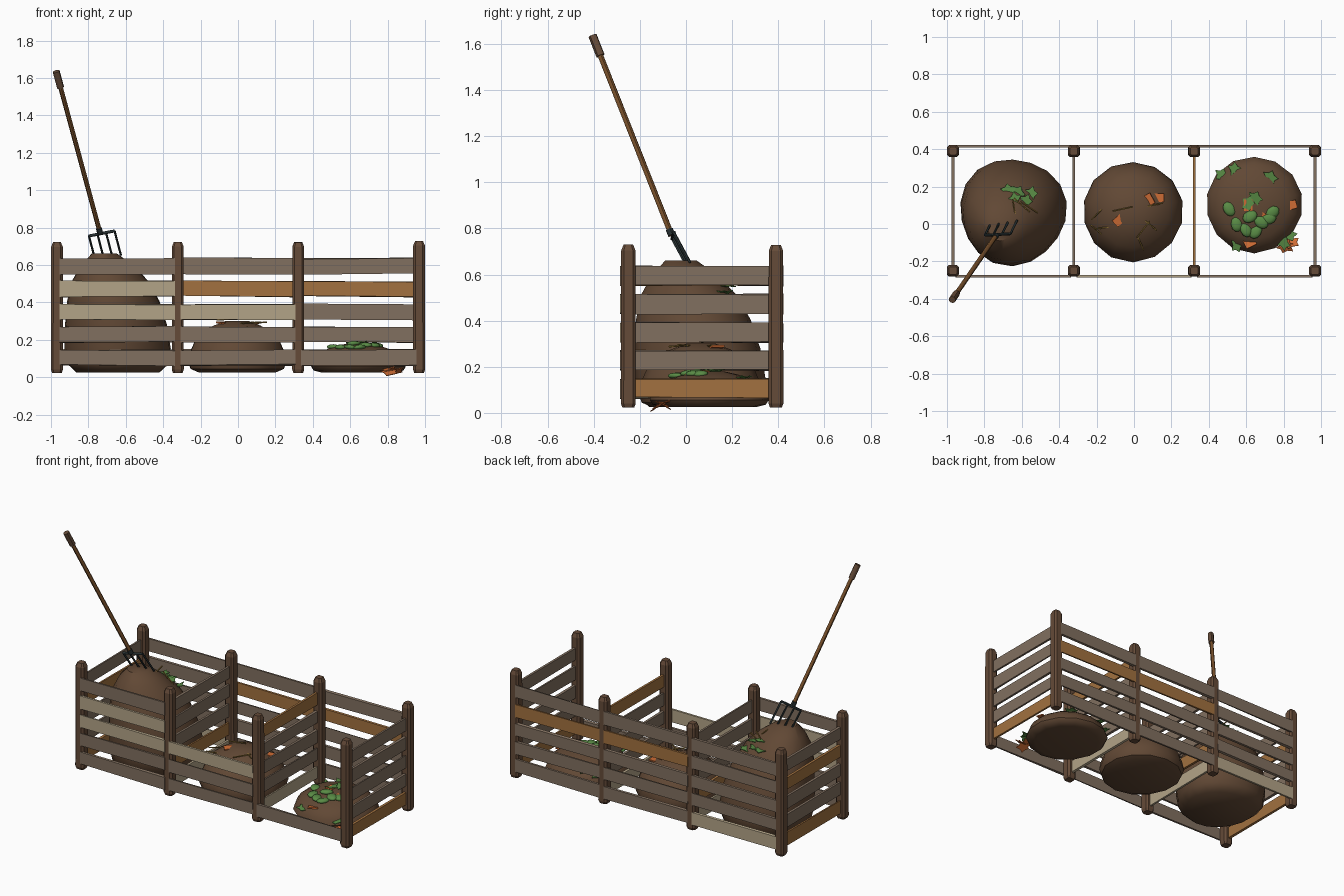
import bpy, bmesh, math, random
from mathutils import Vector, Matrix
from mathutils.bvhtree import BVHTree

if "Cube" in bpy.data.objects:
    bpy.data.objects.remove(bpy.data.objects["Cube"])
random.seed(4)


def material(name, *rgb):
    m = bpy.data.materials.new(name)
    m.use_nodes = True
    m.diffuse_color = (*rgb, 1)
    m.node_tree.nodes["Principled BSDF"].inputs["Base Color"].default_value = (*rgb, 1)
    return m


POST = material("post brown", .13, .07, .04)
GREY = material("weathered wood", .22, .16, .115)
PALE = material("pale wood", .45, .37, .245)
WARM = material("warm wood", .36, .165, .05)
SOIL = material("compost brown", .12, .065, .035)
GREEN = material("leaf green", .10, .26, .06)
ORANGE = material("leaf orange", .62, .15, .035)
STRAW = material("straw", .31, .19, .04)
HANDLE = material("handle wood", .2, .085, .025)
IRON = material("dark iron", .02, .03, .032)


def finish(bm, name, mat, smooth=False):
    bmesh.ops.recalc_face_normals(bm, faces=bm.faces)
    me = bpy.data.meshes.new(name)
    bm.to_mesh(me)
    bm.free()
    me.materials.append(mat)
    ob = bpy.data.objects.new(name, me)
    bpy.context.collection.objects.link(ob)
    if smooth:
        bpy.ops.object.select_all(action='DESELECT')
        ob.select_set(True)
        bpy.context.view_layer.objects.active = ob
        bpy.ops.object.shade_smooth_by_angle(angle=math.radians(45))
    return ob


def loft(bm, rings):
    """Skin a stack of equal point rings and cap both ends."""
    loops = [[bm.verts.new(p) for p in r] for r in rings]
    n = len(loops[0])
    for a, b in zip(loops, loops[1:]):
        for i in range(n):
            j = (i + 1) % n
            bm.faces.new((a[i], a[j], b[j], b[i]))
    bm.faces.new(loops[0][::-1])
    bm.faces.new(loops[-1])


def rod(bm, a, b, r, sides=8):
    """Straight cylinder between two points."""
    a, b = Vector(a), Vector(b)
    q = (b - a).to_track_quat('Z', 'Y')
    circle = [q @ Vector((r * math.cos(t * math.tau / sides), r * math.sin(t * math.tau / sides), 0))
              for t in range(sides)]
    loft(bm, [[p + c for c in circle] for p in (a, b)])


# Posts: chamfered square section with tapered ends
XS = (-.968, -.322, .322, .968)
FRONT, BACK = -.25, .39


def post(x, y):
    w, c = .032, .02
    corner = [(w, -c), (w, c), (c, w), (-c, w), (-w, c), (-w, -c), (-c, -w), (c, -w)]
    top = .725 + random.uniform(-.005, .005)
    rings = [[(x + px * s, y + py * s, z) for px, py in corner]
             for s, z in ((.8, .023), (1, .04), (.97, top - .025), (.65, top))]
    bm = bmesh.new()
    loft(bm, rings)
    finish(bm, "post", POST)


for px in XS:
    for py in (FRONT, BACK):
        post(px, py)

# Slats: slightly crooked boards, listed bottom row first
ROWS = (.105, .228, .348, .472, .594)


def board(name, a, b, z, mat):
    a, b = Vector((*a, z)), Vector((*b, z))
    d = b - a
    bm = bmesh.new()
    bmesh.ops.create_cube(bm, size=1, matrix=Matrix.Diagonal((d.length, .014, .082, 1)))
    for v in bm.verts:
        v.co.z += random.uniform(-.004, .004)
    turn = Matrix.Rotation(math.atan2(d.y, d.x), 4, 'Z') @ Matrix.Rotation(random.uniform(-.008, .008), 4, 'Y')
    bm.transform(Matrix.Translation((a + b) / 2) @ turn)
    finish(bm, name, mat)


def panel(name, a, b, mats):
    for z, m in zip(ROWS, mats):
        board(name, a, b, z, m)


front = ((GREY, GREY, PALE, PALE, GREY), (GREY, GREY, PALE), (GREY,))
back = ((PALE, GREY, GREY, GREY, GREY), (GREY, GREY, GREY, WARM, GREY), (GREY, GREY, GREY, WARM, GREY))
for i in range(3):
    x0, x1 = XS[i] + .014, XS[i + 1] - .014
    panel("front_slat", (x0, -.279), (x1, -.279), front[i])
    panel("back_slat", (x0, .415), (x1, .415), back[i])
sides = (("right_side_slat", (WARM, GREY, GREY, WARM, GREY)),
         ("right_divider_slat", (PALE, WARM, GREY, GREY, GREY)),
         ("left_divider_slat", (PALE, GREY, GREY, GREY, WARM)),
         ("left_side_slat", (WARM, GREY, GREY, GREY, GREY)))
for x, (name, mats) in zip(XS, sides):
    panel(name, (x, FRONT + .02), (x, BACK - .02), mats)

# Compost heaps: irregular domes with an undercut flat base
PROFILE = ((.78, 0), (.95, .07), (1, .2), (.96, .4), (.87, .6), (.72, .77), (.48, .91), (.24, 1))


def heap(name, cx, cy, r, top, lean=(0, 0), wobble=.01, sides=14):
    rings = []
    for f, h in PROFILE:
        ring = []
        for i in range(sides):
            t = math.tau * i / sides + math.pi / 2
            k = r * f * (1 + wobble * math.sin(3 * t + .6))
            ring.append((cx + lean[0] * h * h + k * math.cos(t), cy + lean[1] * h * h + k * math.sin(t),
                         .025 + (top - .025) * h))
        rings.append(ring)
    bm = bmesh.new()
    loft(bm, rings)
    tree = BVHTree.FromBMesh(bm)
    finish(bm, name, SOIL, True)
    return tree


tall = heap("tall_heap", -.645, .07, .285, .66, (-.07, -.09), .03, 18)
middle = heap("middle_heap", -.005, .065, .268, .30)
low = heap("low_heap", .643, .103, .258, .18)


# Litter laid on the heap surfaces
def seat(tree, x, y, tilt):
    hit, normal, *_ = tree.ray_cast(Vector((x, y, 2)), Vector((0, 0, -1)))
    if hit is None:
        hit, normal = Vector((x, y, .07)), Vector((0, 0, 1))
    spin = Matrix.Rotation(random.uniform(0, math.tau), 4, 'Z') @ Matrix.Rotation(tilt, 4, 'X')
    return Matrix.Translation(hit + normal * .01) @ normal.to_track_quat('Z', 'Y').to_matrix().to_4x4() @ spin


def jagged_leaf(bm, m, size=.046):
    outline = [(size * (1 if i % 2 else .62) * math.cos(i * math.tau / 10),
                size * (1 if i % 2 else .62) * .8 * math.sin(i * math.tau / 10)) for i in range(10)]
    loft(bm, [[m @ Vector((x, y, z + 5 * x * x)) for x, y in outline] for z in (0, .004)])


def round_leaf(bm, m):
    bmesh.ops.create_icosphere(bm, subdivisions=2, radius=1,
                               matrix=m @ Matrix.Diagonal((.042, .032, .015, 1)))


def chip(bm, m):
    bmesh.ops.create_cube(bm, size=1, matrix=m @ Matrix.Diagonal((.06, .045, .008, 1)))


def stalk(bm, m):
    rod(bm, m @ Vector((-.055, 0, .006)), m @ Vector((.055, 0, .012)), .004, 5)


def scatter(name, tree, spots, build, mat, tilt=.3, smooth=False):
    bm = bmesh.new()
    for x, y in spots:
        build(bm, seat(tree, x, y, random.uniform(-tilt, tilt)))
    finish(bm, name, mat, smooth)


scatter("low_heap_round_leaves", low,
        ((.51, .08), (.62, .04), (.74, .06), (.6, -.03), (.68, .01), (.72, .03), (.55, .0), (.65, -.04)),
        round_leaf, GREEN, .2, True)
scatter("low_heap_jagged_leaves", low,
        ((.47, .26), (.54, .29), (.73, .25), (.65, .14), (.61, .11), (.83, -.06), (.8, -.1), (.55, -.11)),
        jagged_leaf, GREEN)
scatter("low_heap_orange_chips", low, ((.84, .1), (.61, .1), (.62, -.1), (.7, .03)), chip, ORANGE)
scatter("middle_heap_orange_chips", middle, ((-.08, .02), (.08, .13), (.13, .14)), chip, ORANGE)
scatter("middle_heap_straw", middle,
        ((-.19, .06), (-.16, -.02), (-.06, .08), (.05, -.03), (.08, .0), (.03, -.09), (-.19, -.04), (.1, .1)),
        stalk, STRAW, .1)
scatter("tall_heap_leaves", tall, ((-.67, .18), (-.62, .17), (-.58, .12), (-.55, .16), (-.64, .13)),
        jagged_leaf, GREEN)
scatter("tall_heap_straw", tall, ((-.6, .1), (-.64, .08), (-.56, .09)), stalk, STRAW, .1)

# Fallen leaves on the ground by the low heap
bm = bmesh.new()
for x, y, z, a in ((.81, -.12, .022, .5), (.84, -.1, .03, -.5), (.8, -.09, .04, .3)):
    jagged_leaf(bm, Matrix.Translation((x, y, z)) @ Matrix.Rotation(a, 4, 'X'), .05)
finish(bm, "fallen_leaves", ORANGE)

# Garden fork stuck in the tall heap
tip, neck = Vector((-.972, -.405, 1.635)), Vector((-.737, -.062, .77))


def rods(name, mat, *segments):
    bm = bmesh.new()
    for a, b, r in segments:
        rod(bm, a, b, r)
    finish(bm, name, mat, True)


grip_end = tip.lerp(neck, .1)
rods("fork_handle", HANDLE, (grip_end, neck, .0125))
rods("fork_grip", POST, (tip, grip_end, .019))
bar_a, bar_b = Vector((-.797, -.06, .755)), Vector((-.66, -.052, .782))
tine = Vector((.034, .07, -.13))
rods("fork_head", IRON, (neck.lerp(tip, .03), neck, .016), (bar_a, bar_b, .008),
     *[(bar_a.lerp(bar_b, i / 3), bar_a.lerp(bar_b, i / 3) + tine, .006) for i in range(4)])
